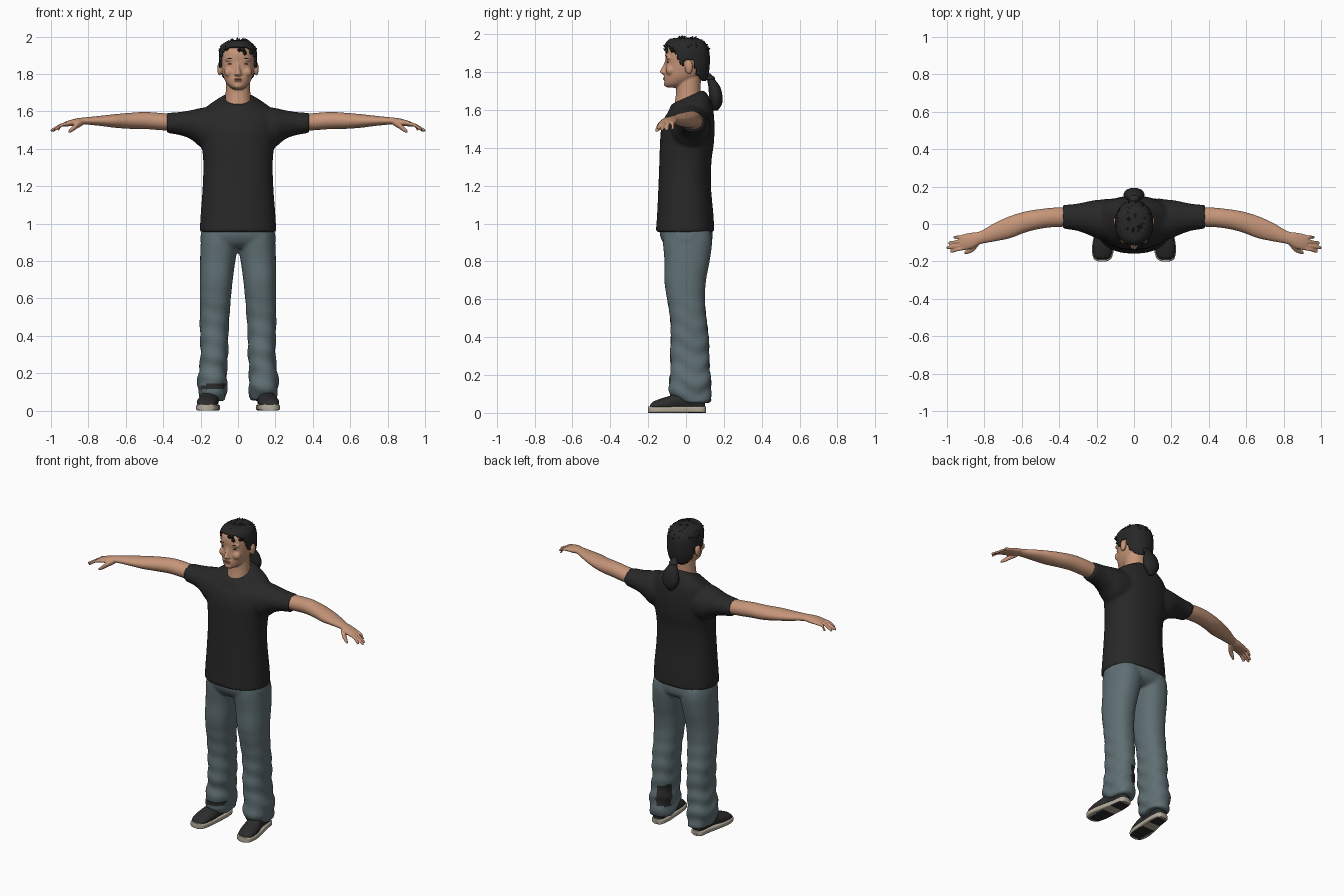
import bpy, bmesh, math, random
from mathutils import Vector

random.seed(4)
if "Cube" in bpy.data.objects:
    bpy.data.objects.remove(bpy.data.objects["Cube"])


def material(name, r, g, b):
    m = bpy.data.materials.new(name)
    m.use_nodes = True
    m.diffuse_color = (r, g, b, 1)
    bsdf = m.node_tree.nodes["Principled BSDF"]
    bsdf.inputs["Base Color"].default_value = (r, g, b, 1)
    bsdf.inputs["Roughness"].default_value = .8
    return m


SKIN = material("skin", .56, .30, .19)
LIP = material("lip", .40, .18, .12)
HAIR = material("black hair", .02, .02, .021)
SHIRT = material("charcoal cotton", .021, .021, .021)
JEANS = material("slate denim", .115, .16, .175)
SHOE = material("dark shoe", .025, .025, .026)
SOLE = material("beige sole", .45, .40, .32)


def finish(name, bm, mat):
    bmesh.ops.recalc_face_normals(bm, faces=bm.faces)
    mesh = bpy.data.meshes.new(name)
    bm.to_mesh(mesh)
    bm.free()
    ob = bpy.data.objects.new(name, mesh)
    bpy.context.collection.objects.link(ob)
    mesh.materials.append(mat)
    mesh.shade_smooth()
    return ob


def blend(rows, steps):
    """Smooth curve through the rows."""
    out = []
    for i in range(len(rows) - 1):
        p = [rows[max(0, min(len(rows) - 1, i + k))] for k in (-1, 0, 1, 2)]
        for s in range(steps):
            t = s / steps
            out.append([b + .5 * t * (c - a + t * (2*a - 5*b + 4*c - d + t * (3*(b - c) + d - a)))
                        for a, b, c, d in zip(*p)])
    return out + [list(rows[-1])]


def tube(name, rows, mat, axis="z", sides=32, steps=4, power=1.0):
    """Loft of oval rings; row = (position, low1, high1, low2, high2, tilt)."""
    bm = bmesh.new()
    rings = []
    for t, l1, h1, l2, h2, tilt in blend([(*r, 0)[:6] for r in rows], steps):
        ring = []
        for k in range(sides):
            a = math.tau * (k + .5) / sides
            c, s = (math.copysign(abs(f) ** power, f) for f in (math.cos(a), math.sin(a)))
            u = (l1 + h1) / 2 + c * (h1 - l1) / 2
            v = (l2 + h2) / 2 + s * (h2 - l2) / 2
            w = t + tilt * s * (h2 - l2) / 2
            ring.append(bm.verts.new({"z": (u, v, w), "x": (w, u, v), "y": (u, w, v)}[axis]))
        rings.append(ring)
    for a, b in zip(rings, rings[1:]):
        for k in range(sides):
            bm.faces.new((a[k], a[k - 1], b[k - 1], b[k]))
    bm.faces.new(rings[0])
    bm.faces.new(rings[-1])
    return finish(name, bm, mat)


def ball(name, centre, size, mat):
    bm = bmesh.new()
    bmesh.ops.create_uvsphere(bm, u_segments=20, v_segments=12, radius=1)
    for v in bm.verts:
        v.co = Vector(centre) + Vector(a * b for a, b in zip(v.co, size))
    return finish(name, bm, mat)


def apply_all(ob):
    bpy.context.view_layer.objects.active = ob
    for m in list(ob.modifiers):
        bpy.ops.object.modifier_apply(modifier=m.name)


def fuse(name, parts, mat, voxel, rounds):
    """Join parts into one continuous smooth skin."""
    bpy.ops.object.select_all(action="DESELECT")
    for p in parts:
        p.select_set(True)
    bpy.context.view_layer.objects.active = ob = parts[0]
    bpy.ops.object.join()
    ob.name = name
    remesh = ob.modifiers.new("skin", "REMESH")
    remesh.mode, remesh.voxel_size = "VOXEL", voxel
    soft = ob.modifiers.new("soften", "SMOOTH")
    soft.factor, soft.iterations = .5, rounds
    apply_all(ob)
    ob.data.materials.clear()
    ob.data.materials.append(mat)
    ob.data.shade_smooth()
    return ob


def mirror(ob):
    ob.modifiers.new("mirror", "MIRROR")
    return ob


def paint(ob, mat, rule):
    ob.data.materials.append(mat)
    for f in ob.data.polygons:
        if rule(f.center, f.normal):
            f.material_index = len(ob.data.materials) - 1


def sym(rows):
    return [(r[0], -r[1], *r[1:]) for r in rows]


# T-shirt: body and short sleeves
body = tube("body", sym([
    (.955, .205, -.16, .15), (1.05, .2, -.153, .145), (1.2, .189, -.146, .132),
    (1.33, .186, -.141, .135), (1.42, .195, -.138, .147), (1.5, .205, -.132, .151),
    (1.57, .2, -.115, .147, .1), (1.61, .18, -.1, .135, .25), (1.645, .125, -.088, .112, .4),
    (1.668, .078, -.078, .09, .45)]), SHIRT, power=.88)
sleeve = mirror(tube("sleeve", [
    (.1, -.09, .13, 1.4, 1.63), (.19, -.08, .13, 1.405, 1.62), (.25, -.055, .12, 1.45, 1.607),
    (.31, -.035, .108, 1.473, 1.597), (.38, -.026, .102, 1.484, 1.592)], SHIRT, "x"))
apply_all(sleeve)
fuse("t_shirt", [body, sleeve], SHIRT, .01, 4)

# Jeans: pelvis and two legs
pelvis = tube("pelvis", sym([
    (.87, .13, -.09, .10), (.9, .196, -.122, .135), (.95, .198, -.14, .14),
    (1, .185, -.13, .13)]), JEANS, power=.85)
leg = mirror(tube("leg", [
    (.055, .066, .2, -.05, .13), (.1, .06, .212, -.085, .132), (.16, .058, .217, -.09, .132),
    (.22, .06, .208, -.08, .126), (.3, .053, .2, -.084, .122), (.4, .052, .203, -.08, .12),
    (.5, .046, .204, -.084, .108), (.6, .038, .204, -.1, .1), (.7, .028, .204, -.115, .106),
    (.8, .014, .203, -.114, .125), (.9, -.003, .199, -.122, .138), (.96, 0, .19, -.12, .13)],
    JEANS, power=.88))
apply_all(leg)
jeans = fuse("jeans", [pelvis, leg], JEANS, .01, 4)
for v in jeans.data.vertices:
    x, y, z = v.co
    fold = max(0, 1 - z / .7) * .005 * math.sin(z * 62 + 14 * x + 2 * math.sin(y * 25))
    v.co += v.normal * fold
paint(jeans, SHOE, lambda c, n: (c.x < 0 and n.y < -.4 and abs(c.z - .14 - c.x * .08) < .014)
      or (c.x > 0 and n.x < -.1 and n.y > .2 and abs(c.z - .2) < .07 and c.y > .05))

# Bare arms with hands
arm = tube("arm", [
    (.34, -.015, .09, 1.495, 1.585), (.42, -.016, .088, 1.5, 1.592), (.5, -.025, .08, 1.506, 1.597),
    (.58, -.045, .067, 1.507, 1.592), (.66, -.075, .043, 1.513, 1.585), (.74, -.092, .008, 1.523, 1.576),
    (.82, -.107, -.038, 1.53, 1.568), (.86, -.128, -.045, 1.524, 1.563), (.9, -.139, -.052, 1.521, 1.553),
    (.93, -.137, -.06, 1.518, 1.542)], SKIN, "x")
hand = [arm]
for y0, y1, tip, z in ((-.128, -.146, .982, 1.503), (-.11, -.126, 1.002, 1.498),
                       (-.09, -.101, .993, 1.497), (-.071, -.071, .965, 1.502)):
    r = .0095
    mid = (y0 + y1) / 2
    hand.append(tube("finger", [
        (.9, y0 - r, y0 + r, 1.527, 1.547), (.945, mid - r, mid + r, 1.517, 1.536),
        (tip - .008, y1 - r, y1 + r, z - .006, z + .011),
        (tip, y1 - .004, y1 + .004, z - .003, z + .004)], SKIN, "x", 12))
hand.append(tube("thumb", [
    (.83, -.115, -.075, 1.525, 1.555), (.86, -.148, -.108, 1.508, 1.543),
    (.89, -.16, -.134, 1.489, 1.515), (.907, -.163, -.148, 1.484, 1.498)], SKIN, "x", 12))
mirror(fuse("arms", hand, SKIN, .004, 3))

# Head, neck, nose and ears
skull = tube("skull", sym([
    (1.718, .022, -.098, -.03), (1.735, .048, -.113, .01), (1.765, .07, -.114, .06),
    (1.8, .082, -.111, .09), (1.85, .089, -.108, .1), (1.9, .09, -.11, .104),
    (1.935, .08, -.098, .095), (1.96, .055, -.06, .065)]), SKIN, power=.92)
neck = tube("neck", sym([
    (1.58, .09, -.07, .09), (1.64, .073, -.06, .085), (1.7, .066, -.052, .078),
    (1.8, .064, -.05, .08)]), SKIN)
nose = tube("nose", sym([
    (1.787, .012, -.12, -.09), (1.797, .021, -.136, -.09), (1.808, .016, -.137, -.09),
    (1.835, .01, -.122, -.09), (1.86, .008, -.111, -.09)]), SKIN)
features = [skull, neck, nose, ball("chin", (0, -.098, 1.737), (.026, .02, .016), SKIN),
            ball("mouth_mound", (0, -.103, 1.768), (.032, .016, .02), SKIN)]
for s in (-1, 1):
    features += [ball("ear", (s * .098, .015, 1.828), (.013, .022, .038), SKIN),
                 ball("cheek", (s * .045, -.082, 1.81), (.03, .025, .028), SKIN),
                 ball("brow_ridge", (s * .036, -.091, 1.877), (.034, .016, .012), SKIN)]
fuse("head", features, SKIN, .005, 4)

# Painted face details
for side, s in (("right", -1), ("left", 1)):
    ball(side + "_eye", (s * .037, -.095, 1.853), (.017, .007, .0035), HAIR)
    ball(side + "_eyebrow", (s * .038, -.099, 1.882), (.021, .008, .003), HAIR)
ball("upper_lip", (0, -.115, 1.772), (.024, .005, .004), LIP)
ball("lower_lip", (0, -.115, 1.764), (.019, .006, .005), LIP)

# Hair cap, trimmed along the hairline
hair = tube("hair", sym([
    (1.74, .055, -.04, .085), (1.77, .078, -.08, .108), (1.82, .093, -.1, .118),
    (1.88, .097, -.115, .12), (1.925, .093, -.113, .113), (1.955, .078, -.1, .095),
    (1.972, .05, -.075, .065), (1.977, .01, -.02, .01)]), HAIR, sides=72, steps=8, power=.93)
LINE = [(-1, 1.938), (-.095, 1.938), (-.065, 1.915), (-.045, 1.865), (-.025, 1.83),
        (-.01, 1.83), (.005, 1.865), (.035, 1.86), (.05, 1.79), (.08, 1.755), (1, 1.75)]


def hairline(y):
    for (a, za), (b, zb) in zip(LINE, LINE[1:]):
        if a <= y <= b:
            return za + (zb - za) * (y - a) / (b - a)


bm = bmesh.new()
bm.from_mesh(hair.data)
bmesh.ops.delete(bm, geom=[v for v in bm.verts if v.co.z < hairline(v.co.y)], context="VERTS")
bm.to_mesh(hair.data)
bm.free()
shell = hair.modifiers.new("thickness", "SOLIDIFY")
shell.thickness, shell.offset = .012, 0

# Swept-back locks that roughen the crown
bm = bmesh.new()
for i in range(46):
    turn, rise = random.uniform(0, math.tau), random.uniform(.15, 1.3)
    out = Vector((math.cos(turn) * math.cos(rise), math.sin(turn) * math.cos(rise), math.sin(rise)))
    root = Vector((out.x * .09, out.y * .105, 1.895 + out.z * .078))
    lean = (out * .5 + Vector((0, .5 if out.y > -.5 else -.1, .2))).normalized()
    spin = lean.to_track_quat("Z", "Y").to_matrix().to_4x4()
    spin.translation = root + lean * .01
    bmesh.ops.create_cone(bm, cap_ends=True, segments=6, radius1=.019, radius2=.001,
                          depth=.04, matrix=spin)
finish("hair_locks", bm, HAIR)

# Ponytail
tube("ponytail", sym([
    (1.8, .02, .085, .12), (1.775, .024, .1, .145), (1.755, .026, .112, .158),
    (1.72, .046, .118, .182), (1.67, .056, .122, .193), (1.63, .042, .132, .19),
    (1.598, .012, .142, .168)]), HAIR, sides=20)
ball("hair_tie", (0, .128, 1.768), (.029, .026, .014), SHOE)

# Shoes: rounded upper on a flat rubber sole with dark tread
for side, s in (("right", -1), ("left", 1)):
    def foot(rows):
        return [(r[0], *sorted((s * r[1], s * r[2])), *r[3:]) for r in rows]
    tube(side + "_shoe", foot([
        (-.19, .145, .195, .02, .04), (-.175, .125, .214, .015, .058), (-.13, .112, .22, .01, .077),
        (-.08, .106, .214, .01, .092), (-.03, .103, .198, .01, .115), (.03, .1, .19, .01, .125),
        (.08, .104, .184, .01, .11), (.1, .12, .168, .015, .08)]), SHOE, "y")
    sole = tube(side + "_sole", foot([
        (-.2, .15, .19, 0, .034), (-.185, .122, .216, 0, .034), (-.13, .106, .225, 0, .034),
        (-.05, .1, .212, 0, .034), (.03, .096, .194, 0, .034), (.09, .104, .184, 0, .034),
        (.106, .125, .163, 0, .034)]), SOLE, "y", power=.4, sides=40)
    paint(sole, SHOE, lambda c, n: n.z < -.8 and abs(abs(c.x) - .155) < .046
          and (-.18 < c.y < -.06 or .02 < c.y < .09))
    bpy.ops.object.select_all(action="DESELECT")
    sole.select_set(True)
    bpy.context.view_layer.objects.active = sole
    bpy.ops.object.shade_smooth_by_angle(angle=.7)
